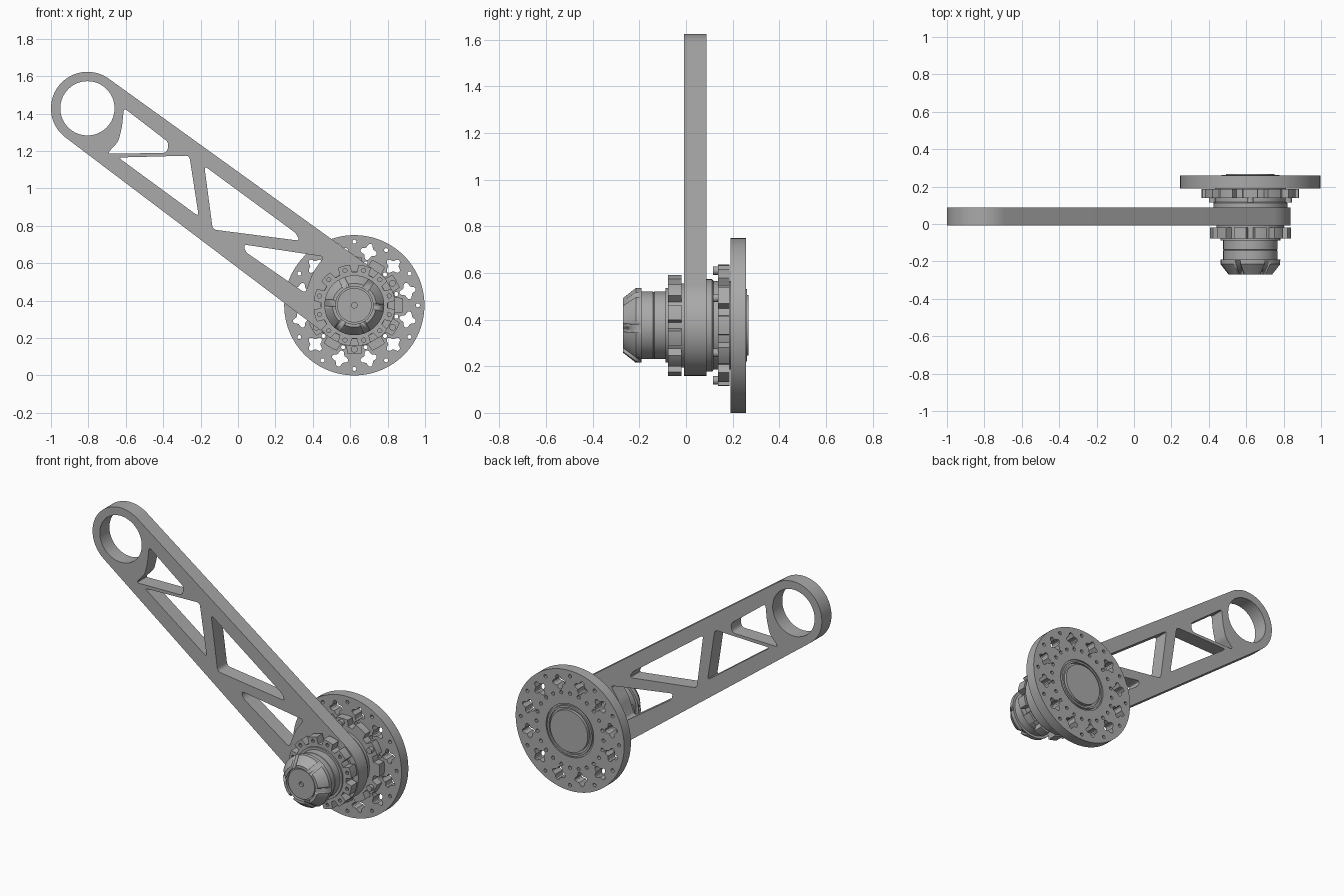
import bpy, bmesh
from math import sin, cos, pi, radians, acos, atan2, hypot
from mathutils import Vector, Matrix

if "Cube" in bpy.data.objects:
    bpy.data.objects.remove(bpy.data.objects["Cube"], do_unlink=True)

metal = bpy.data.materials.new("grey_metal")
metal.use_nodes = True
GREY = (0.4, 0.4, 0.4, 1)
metal.diffuse_color = GREY
metal.node_tree.nodes["Principled BSDF"].inputs["Base Color"].default_value = GREY

HUB = Vector((0.622, 0.375))      # hub axis in x, z
EYE = Vector((-0.805, 1.428))     # upper ring centre in x, z


def finish(name, mesh):
    mesh.name = name
    mesh.materials.clear()
    mesh.materials.append(metal)
    ob = bpy.data.objects.new(name, mesh)
    bpy.context.collection.objects.link(ob)
    bpy.ops.object.select_all(action='DESELECT')
    ob.select_set(True)
    bpy.context.view_layer.objects.active = ob
    bpy.ops.object.shade_smooth_by_angle(angle=radians(30))
    return ob


def polar(c, r, a):
    return c + Vector((cos(a), sin(a))) * r


def arc(c, r, a0, a1, n):
    return [polar(c, r, a0 + (a1 - a0) * i / n) for i in range(n + 1)]


def circle(c, r, n=64):
    return arc(c, r, 0, 2 * pi, n)[:-1]


def ring_of(c, r, n, phase=0):
    """Points and angles evenly spread around c."""
    return [(polar(c, r, radians(phase) + 2 * pi * i / n), radians(phase) + 2 * pi * i / n)
            for i in range(n)]


def rounded(pts, r=0.022):
    """Polygon with softened corners."""
    pts = [Vector(p) for p in pts]
    out = []
    for i, p in enumerate(pts):
        to_a, to_b = pts[i - 1] - p, pts[(i + 1) % len(pts)] - p
        a = p + to_a.normalized() * min(r, to_a.length * 0.45)
        b = p + to_b.normalized() * min(r, to_b.length * 0.45)
        for k in range(6):
            t = k / 5
            out.append(a * (1 - t) ** 2 + p * 2 * t * (1 - t) + b * t * t)
    return out


def plate(name, loops, y0, y1):
    """Flat plate in the x-z plane; inner loops become holes."""
    cu = bpy.data.curves.new(name, 'CURVE')
    cu.dimensions = '2D'
    cu.fill_mode = 'BOTH'
    cu.extrude = (y1 - y0) / 2
    for loop in loops:
        sp = cu.splines.new('POLY')
        sp.points.add(len(loop) - 1)
        for q, p in zip(sp.points, loop):
            q.co = (p[0], p[1], 0, 1)
        sp.use_cyclic_u = True
    tmp = bpy.data.objects.new(name + "_outline", cu)
    bpy.context.collection.objects.link(tmp)
    dg = bpy.context.evaluated_depsgraph_get()
    mesh = bpy.data.meshes.new_from_object(tmp.evaluated_get(dg))
    bpy.data.objects.remove(tmp, do_unlink=True)
    mesh.transform(Matrix.Translation((0, (y0 + y1) / 2, 0)) @ Matrix.Rotation(pi / 2, 4, 'X'))
    bm = bmesh.new()
    bm.from_mesh(mesh)
    bmesh.ops.remove_doubles(bm, verts=bm.verts, dist=1e-5)
    bmesh.ops.recalc_face_normals(bm, faces=bm.faces)
    bm.to_mesh(mesh)
    bm.free()
    return finish(name, mesh)


def lathe(name, profile, steps=64):
    """Turned part about the hub axis; profile is (radius, y)."""
    bm = bmesh.new()
    vs = [bm.verts.new((r, y, 0)) for r, y in profile]
    es = [bm.edges.new(pair) for pair in zip(vs, vs[1:])]
    bmesh.ops.spin(bm, geom=vs + es, cent=(0, 0, 0), axis=(0, 1, 0),
                   angle=2 * pi, steps=steps, use_merge=True)
    bmesh.ops.remove_doubles(bm, verts=bm.verts, dist=1e-5)
    bmesh.ops.recalc_face_normals(bm, faces=bm.faces)
    bmesh.ops.translate(bm, verts=bm.verts, vec=(HUB.x, 0, HUB.y))
    mesh = bpy.data.meshes.new(name)
    bm.to_mesh(mesh)
    bm.free()
    return finish(name, mesh)


def toothed(r0, r1, n, phase=0):
    """Outline with n broad tabs."""
    out = []
    for _, a in ring_of(HUB, 1, n, phase):
        s = 2 * pi / n
        out += arc(HUB, r1, a - 0.29 * s, a + 0.29 * s, 5)
        out += arc(HUB, r0, a + 0.36 * s, a + 0.64 * s, 4)
    return out


# Arm: tapered hull with a round eye and four truss windows
d = HUB - EYE
heading = atan2(d.y, d.x)
r_eye, r_hub = 0.195, 0.216
t = acos((r_eye - r_hub) / hypot(d.x, d.y))
outline = (arc(EYE, r_eye, heading + t, heading + 2 * pi - t, 48)
           + arc(HUB, r_hub, heading - t, heading + t, 48))
windows = [
    rounded([(-0.61, 1.43), (-0.37, 1.245), (-0.38, 1.19), (-0.70, 1.185),
             (-0.64, 1.25), (-0.62, 1.33)]),
    rounded([(-0.64, 1.165), (-0.26, 1.175), (-0.21, 0.85)]),
    rounded([(-0.18, 1.12), (-0.135, 0.78), (0.33, 0.72), (0.31, 0.76)]),
    rounded([(0.03, 0.70), (0.46, 0.635), (0.40, 0.55), (0.36, 0.44), (0.04, 0.66)]),
]
plate("link_arm", [outline, circle(EYE, 0.145)] + windows, -0.008, 0.087)

# Shaft, barrel and rear collar running through the arm
lathe("hub_barrel", [(0, -0.2), (0.145, -0.2), (0.145, -0.142), (0.142, -0.139),
                     (0.145, -0.136), (0.145, -0.088), (0.16, -0.088), (0.16, -0.02),
                     (0.18, -0.02), (0.18, 0.04), (0, 0.04)])
lathe("rear_collar", [(0, 0.03), (0.198, 0.03), (0.198, 0.112), (0.19, 0.118),
                      (0.19, 0.195), (0, 0.195)])

# End nut: chamfered cap with six slots on its cone
nut = lathe("end_nut", [(0, -0.245), (0.015, -0.245), (0.015, -0.263), (0.092, -0.263),
                        (0.092, -0.25), (0.1, -0.25), (0.1, -0.27), (0.117, -0.27),
                        (0.16, -0.215), (0.16, -0.19), (0, -0.19)])
bm = bmesh.new()
for p, a in ring_of(HUB, 0.14, 6, 55):
    m = (Matrix.Translation((p.x, -0.243, p.y)) @ Matrix.Rotation(-a, 4, 'Y')
         @ Matrix.Rotation(radians(52), 4, 'Z') @ Matrix.Diagonal((0.12, 0.03, 0.034, 1)))
    bmesh.ops.create_cube(bm, size=1, matrix=m)
cut_mesh = bpy.data.meshes.new("nut_slots")
bm.to_mesh(cut_mesh)
bm.free()
cutter = finish("nut_slots", cut_mesh)
cutter.hide_render = True
mod = nut.modifiers.new("slots", 'BOOLEAN')
mod.operation = 'DIFFERENCE'
mod.solver = 'EXACT'
mod.object = cutter
bpy.context.view_layer.objects.active = nut
bpy.ops.object.modifier_apply(modifier=mod.name)
bpy.data.objects.remove(cutter, do_unlink=True)

# Tabbed clamp rings on both sides of the arm
front_holes = [circle(p, 0.011, 10) for p, a in ring_of(HUB, 0.193, 12, 15)]
plate("front_tab_ring", [toothed(0.178, 0.218, 12, 15), circle(HUB, 0.15)] + front_holes,
      -0.078, -0.02)
plate("rear_tab_ring", [toothed(0.222, 0.26, 12), circle(HUB, 0.18)], 0.138, 0.187)

# Bolt heads on the rear ring
for i, (p, a) in enumerate(ring_of(HUB, 0.235, 6, 30)):
    plate("ring_bolt_%d" % (i + 1), [circle(p, 0.018, 16)], 0.115, 0.145)

# Disc with cross-shaped cutouts and small drilled holes
cuts = []
for p, a in ring_of(HUB, 0.295, 12, 15):
    cuts.append([polar(p, 0.036 + 0.009 * cos(4 * b), a + b)
                 for b in [2 * pi * k / 32 for k in range(32)]])
for radius, phase in ((0.34, 0), (0.232, 0), (0.232, 15)):
    cuts += [circle(p, 0.011, 12) for p, a in ring_of(HUB, radius, 12, phase)]
plate("disc", [circle(HUB, 0.375, 96), circle(HUB, 0.165)] + cuts, 0.191, 0.258)

# Disc centre: recessed groove around a raised boss
lathe("disc_boss", [(0, 0.185), (0.17, 0.185), (0.17, 0.25), (0.155, 0.25), (0.155, 0.262),
                    (0.143, 0.262), (0.143, 0.25), (0.13, 0.25), (0.13, 0.268), (0, 0.268)])
